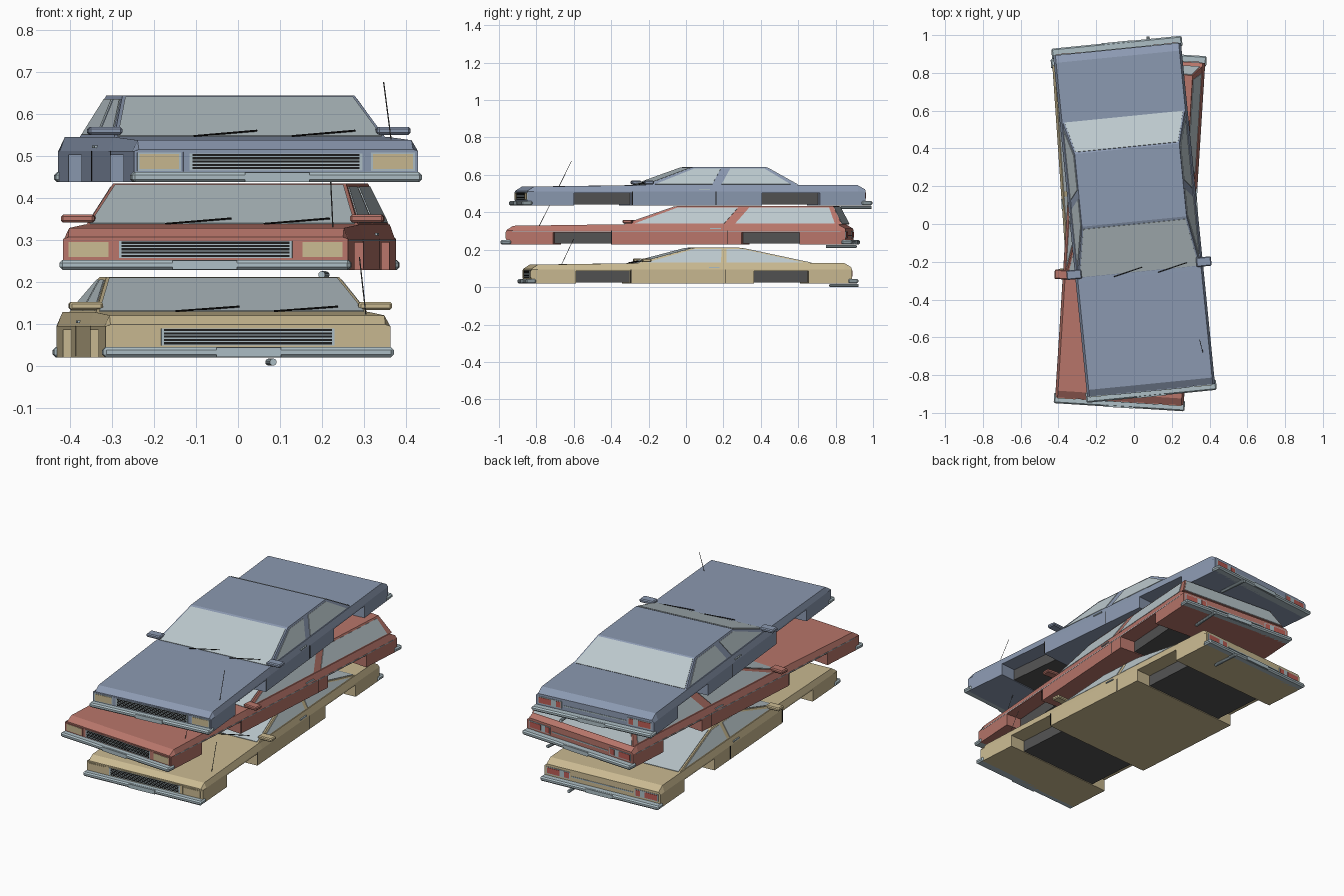
import bpy, bmesh, math
from mathutils import Matrix, Vector

cube = bpy.data.objects.get("Cube")
if cube:
    bpy.data.objects.remove(cube, do_unlink=True)


def material(name, r, g, b):
    m = bpy.data.materials.new(name)
    m.use_nodes = True
    m.diffuse_color = (r, g, b, 1)
    m.node_tree.nodes["Principled BSDF"].inputs["Base Color"].default_value = (r, g, b, 1)
    return m


BLUE = material("slate blue paint", .26, .32, .44)
RED = material("faded red paint", .48, .18, .145)
SAND = material("sand paint", .59, .49, .285)
CHROME = material("pale trim", .42, .52, .56)
GLASS = material("pale glass", .50, .58, .61)
DARK = material("dark grey", .085, .085, .085)
BLACK = material("black rubber", .012, .012, .012)
TAIL = material("tail lamp red", .50, .11, .09)


class Car:
    """Collects parts in car space and places them with one matrix."""

    def __init__(self, name, paint, matrix):
        self.name, self.paint, self.matrix = name, paint, matrix

    def add(self, part, bm, mat, bevel=0):
        bmesh.ops.recalc_face_normals(bm, faces=bm.faces)
        me = bpy.data.meshes.new(part)
        bm.to_mesh(me)
        bm.free()
        me.materials.append(mat)
        ob = bpy.data.objects.new(self.name + "_" + part, me)
        bpy.context.collection.objects.link(ob)
        ob.matrix_world = self.matrix
        if bevel:
            mod = ob.modifiers.new("Bevel", "BEVEL")
            mod.width, mod.segments = bevel, 1

    def loft(self, part, rings, mat, bevel=0):
        bm = bmesh.new()
        loops = [[bm.verts.new(p) for p in ring] for ring in rings]
        for a, b in zip(loops, loops[1:]):
            for i in range(len(a)):
                j = (i + 1) % len(a)
                bm.faces.new((a[i], a[j], b[j], b[i]))
        bm.faces.new(loops[0])
        bm.faces.new(loops[-1])
        self.add(part, bm, mat, bevel)

    def box(self, part, x, y, z, mat, bevel=0):
        ring = lambda h: [(x[0], y[0], h), (x[1], y[0], h), (x[1], y[1], h), (x[0], y[1], h)]
        self.loft(part, [ring(z[0]), ring(z[1])], mat, bevel)

    def plate(self, part, corners, mat, out, thick=.003):
        pts = [Vector(p) for p in corners]
        n = (pts[1] - pts[0]).cross(pts[2] - pts[0]).normalized()
        if n.dot(Vector(out)) < 0:
            n = -n
        self.loft(part, [[p - n * .001 for p in pts], [p + n * thick for p in pts]], mat)

    def rod(self, part, a, b, radius, mat, sides=6):
        a, b = Vector(a), Vector(b)
        bm = bmesh.new()
        turn = (b - a).to_track_quat('Z', 'Y').to_matrix().to_4x4()
        bmesh.ops.create_cone(bm, cap_ends=True, segments=sides, radius1=radius, radius2=radius,
                              depth=(b - a).length, matrix=Matrix.Translation((a + b) / 2) @ turn)
        self.add(part, bm, mat)


def lerp(a, b, t):
    return a + (b - a) * t


def build(name, paint, place, angle, stretch, roof_h, cabin, pillar):
    car = Car(name, paint, Matrix.Translation(place) @ Matrix.Rotation(math.radians(angle), 4, 'Z')
              @ Matrix.Diagonal((1, stretch, 1, 1)))
    W, BELT, SILL = .34, .108, .067

    # upper body shell
    def section(y, top):
        return [(-W, y, SILL - .002), (W, y, SILL - .002), (W, y, .074), (W - .012, y, top),
                (-W + .012, y, top), (-W, y, .074)]
    car.loft("body_shell", [section(-.91, .078), section(-.875, .1), section(-.3, BELT),
                            section(.865, BELT), section(.905, .085)], paint)

    # lower body blocks with dark wheel bays between them
    for part, y in (("nose_block", (-.91, -.66)), ("sill_block", (-.35, .35)), ("tail_block", (.66, .905))):
        car.box(part, (-W, W), y, (0, SILL), paint)
    for part, y in (("front_wheel_bay", (-.665, -.345)), ("rear_wheel_bay", (.345, .665))):
        car.box(part, (-W + .09, W - .09), y, (.004, SILL), DARK)

    # cabin
    base_f, top_f, top_r, base_r = cabin
    low, high = .325, .278
    z_at = lambda t: lerp(BELT - .002, roof_h, t)
    front = lambda t: lerp(base_f, top_f, t)
    back = lambda t: lerp(base_r, top_r, t)

    def cabin_ring(t):
        x = lerp(low, high, t)
        return [(-x, front(t), z_at(t)), (x, front(t), z_at(t)), (x, back(t), z_at(t)), (-x, back(t), z_at(t))]
    car.loft("cabin", [cabin_ring(0), cabin_ring(1)], paint)

    # windscreen and rear window
    for part, edge, d in (("windscreen", front, -1), ("rear_window", back, 1)):
        car.plate(part, [(s * (lerp(low, high, t) - .008), edge(t), z_at(t))
                         for s, t in ((-1, .03), (1, .03), (1, .95), (-1, .95))], GLASS, (0, d, .5))

    # side windows either side of the centre pillar
    post = lambda t: lerp(pillar[0], pillar[1], t)
    for side, s in (("left", 1), ("right", -1)):
        pt = lambda y, t: (s * lerp(low, high, t), y, z_at(t))
        a, b = .06, .91
        car.plate(side + "_front_window", [pt(front(a) + .045, a), pt(post(a), a), pt(post(b), b),
                                           pt(front(b) + .03, b)], GLASS, (s, 0, 0))
        car.plate(side + "_rear_window", [pt(post(a) + pillar[2], a), pt(back(a) - .035, a),
                                          pt(back(b) - .025, b), pt(post(b) + pillar[2], b)], GLASS, (s, 0, 0))
        # door gaps, handle and mirror
        for part, y in (("front", -.35), ("rear", pillar[0] + .02)):
            car.plate(side + "_door_gap_" + part, [(s * W, y, .003), (s * W, y + .005, .003),
                                                   (s * W, y + .005, .074), (s * W, y, .074)],
                      BLACK, (s, 0, 0), .001)
        y = pillar[0] - .02
        car.box(side + "_handle", sorted((s * (W - .01), s * (W + .002))), (y - .05, y + .01), (.082, .088), CHROME)
        car.box(side + "_mirror", sorted((s * .305, s * .385)), (-.285, -.235), (.113, .132), paint, .005)
        if paint == RED:
            car.plate(side + "_side_strip", [(s * W, -.88, .069), (s * W, .88, .069), (s * W, .88, .073),
                                             (s * W, -.88, .073)], CHROME, (s, 0, 0), .001)

    # bumpers with a centre section
    for part, d in (("front", -1), ("rear", 1)):
        car.box(part + "_bumper", (-.347, .347), sorted((d * .885, d * .942)), (0, .024), CHROME, .007)
        car.box(part + "_bumper_centre", (-.077, .077), sorted((d * .9, d * .944)), (.001, .023), CHROME)

    # flat details on nose and tail
    def panel(part, x, z, d, mat, depth):
        y = -.91 if d < 0 else .905
        car.box(part, x, sorted((y - d * .002, y + d * depth)), z, mat)
    panel("grille_frame", (-.222, .222), (.026, .072), -1, paint, .002)
    panel("grille", (-.207, .207), (.028, .069), -1, CHROME, .004)
    for i in range(5):
        z = .031 + i * .0078
        panel("grille_slot", (-.2, .2), (z, z + .0052), -1, BLACK, .005)
    panel("rear_strip", (-.18, .18), (.046, .052), 1, CHROME, .003)
    for side, s in (("left", 1), ("right", -1)):
        span = lambda a, b: sorted((s * a, s * b))
        panel(side + "_lamp_frame", span(.227, .332), (.027, .071), -1, CHROME if paint == BLUE else paint, .003)
        panel(side + "_headlamp", span(.232, .327), (.031, .067), -1, SAND, .005)
        panel(side + "_tail_frame", span(.19, .327), (.033, .072), 1, CHROME, .003)
        panel(side + "_tail_lamp", span(.25, .322), (.037, .068), 1, TAIL, .005)
        panel(side + "_tail_lamp_inner", span(.195, .222), (.037, .068), 1, TAIL, .005)

    # wipers, aerial and exhaust
    for x in (-.135, .1):
        wiper = [(x + dx, front(t) - .007, z_at(t) + .004) for dx, t in ((0, .0), (.155, .13))]
        car.rod("wiper", wiper[0], wiper[1], .0022, BLACK, 4)
    car.rod("aerial", (.293, -.738, .1), (.282, -.668, .238), .0015, DARK, 4)
    car.rod("exhaust", (.17, .79, -.0115), (.17, .955, -.0115), .0085, CHROME, 10)


# stacked cars, bottom to top
build("sand_fastback", SAND, (-.035, .01, .02), 3.9, .945, .191, (-.32, .02, .27, .69), (.165, .17, .03))
build("red_wagon", RED, (-.02, -.03, .228), -3.6, 1, .206, (-.285, 0, .835, .885), (.25, .335, .06))
build("blue_sedan", BLUE, (0, .025, .437), 5.7, 1, .206, (-.285, -.012, .375, .55), (.08, .14, .05))
